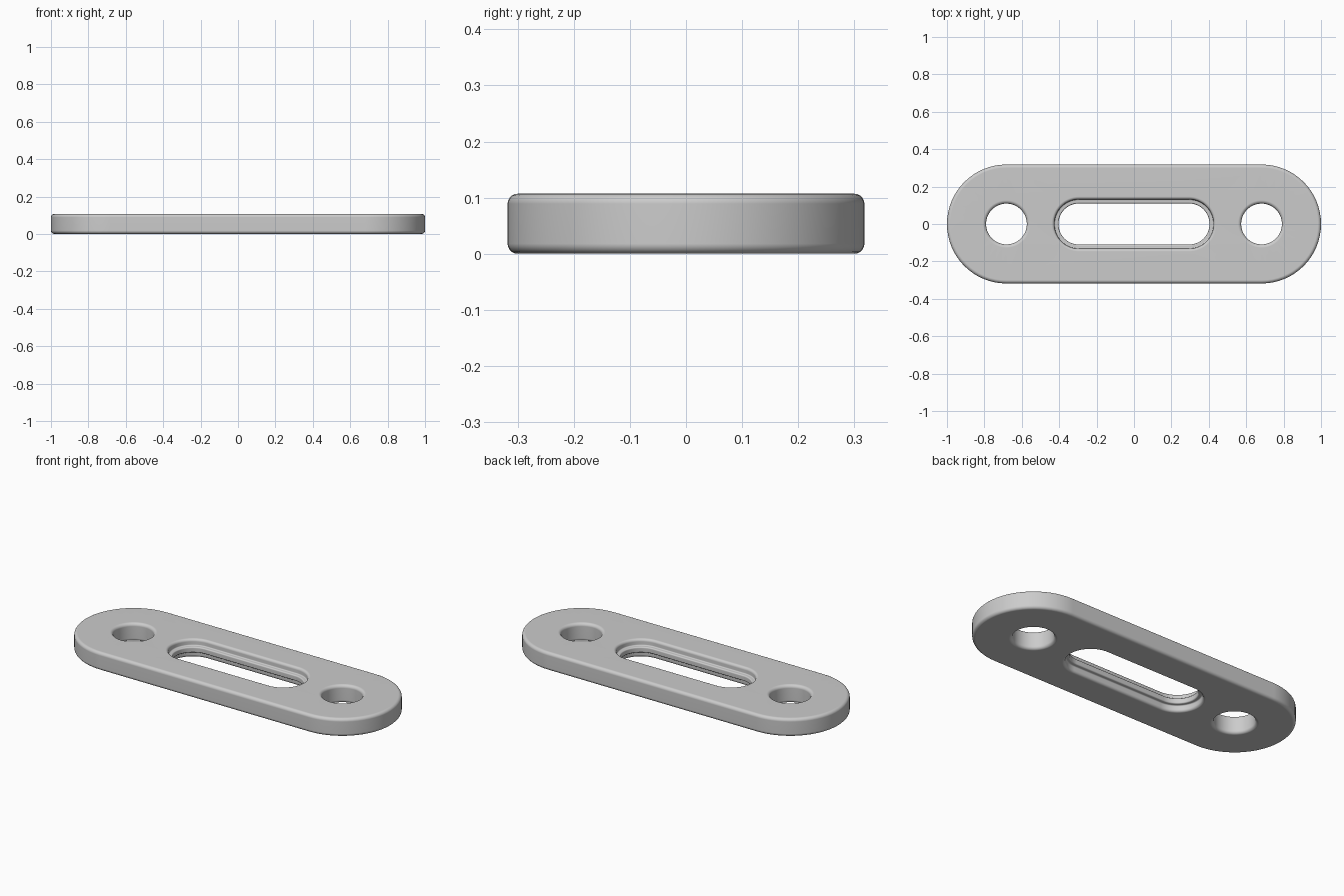
import bpy, bmesh
from math import sin, cos, pi

cube = bpy.data.objects.get("Cube")
if cube:
    bpy.data.objects.remove(cube, do_unlink=True)

THICK = 0.107       # plate thickness
END_X = 0.682       # centre of the rounded ends and round holes
STEPS = 32          # segments per half circle


def arc(cx, cz, r, start, end, n=5):
    """Points of an arc in the (radius, height) plane, angles in half turns."""
    angles = [pi * (start + (end - start) * i / n) for i in range(n + 1)]
    return [(cx + r * cos(a), cz + r * sin(a)) for a in angles]


def mirrored(upper):
    """Complete a top-to-middle wall profile down to the underside."""
    return upper + [(r, THICK - z) for r, z in reversed(upper)]


def stadium(bm, cx, half, r, z):
    """Loop of vertices round a slot shape (a circle when half is 0)."""
    verts = []
    for side in (1, -1):
        for i in range(STEPS + (half > 0)):
            a = pi * (i / STEPS - 0.5)
            verts.append(bm.verts.new((cx + side * (half + r * cos(a)),
                                       side * r * sin(a), z)))
    return verts


def wall(bm, cx, half, profile):
    """Skin a wall profile round a slot shape; return its end loops."""
    loops = [stadium(bm, cx, half, r, z) for r, z in profile]
    for a, b in zip(loops, loops[1:]):
        for i in range(len(a)):
            j = (i + 1) % len(a)
            bm.faces.new((a[i], a[j], b[j], b[i]))
    return loops[0], loops[-1]


bm = bmesh.new()

# Outer rim with rounded edges
FILLET = 0.018
rim = mirrored(arc(0.318 - FILLET, THICK - FILLET, FILLET, 0.5, 0))
walls = [wall(bm, 0, END_X, rim)]

# Two round holes with softened edges
hole = mirrored(arc(0.109 + FILLET, THICK - FILLET, FILLET, 0.5, 1))
walls += [wall(bm, side * END_X, 0, hole) for side in (-1, 1)]

# Central slot with a rounded rib running round the middle of its wall
slot = mirrored(arc(0.147, THICK - 0.015, 0.015, 0.5, 1)
                + arc(0.126, 0.076, 0.006, 0, -0.5, 3)
                + arc(0.117, 0.063, 0.007, 0.5, 1, 4))
walls.append(wall(bm, 0, 0.294, slot))

# Flat top and underside, filled between the loops
for level in (0, 1):
    edges = []
    for ends in walls:
        loop = ends[level]
        edges += [bm.edges.get((loop[i - 1], loop[i])) for i in range(len(loop))]
    bmesh.ops.triangle_fill(bm, edges=edges, use_beauty=True)
bmesh.ops.recalc_face_normals(bm, faces=bm.faces)

mesh = bpy.data.meshes.new("slotted_plate")
bm.to_mesh(mesh)
bm.free()
plate = bpy.data.objects.new("slotted_plate", mesh)
bpy.context.collection.objects.link(plate)

# Plain grey finish
grey = bpy.data.materials.new("plain_grey")
grey.use_nodes = True
colour = (0.6, 0.6, 0.6, 1)
grey.diffuse_color = colour
grey.node_tree.nodes["Principled BSDF"].inputs["Base Color"].default_value = colour
mesh.materials.append(grey)

# Smooth walls, flat broad faces
bpy.context.view_layer.objects.active = plate
plate.select_set(True)
bpy.ops.object.shade_smooth_by_angle(angle=pi / 5)
weighted = plate.modifiers.new("flat_face_normals", 'WEIGHTED_NORMAL')
weighted.keep_sharp = True
